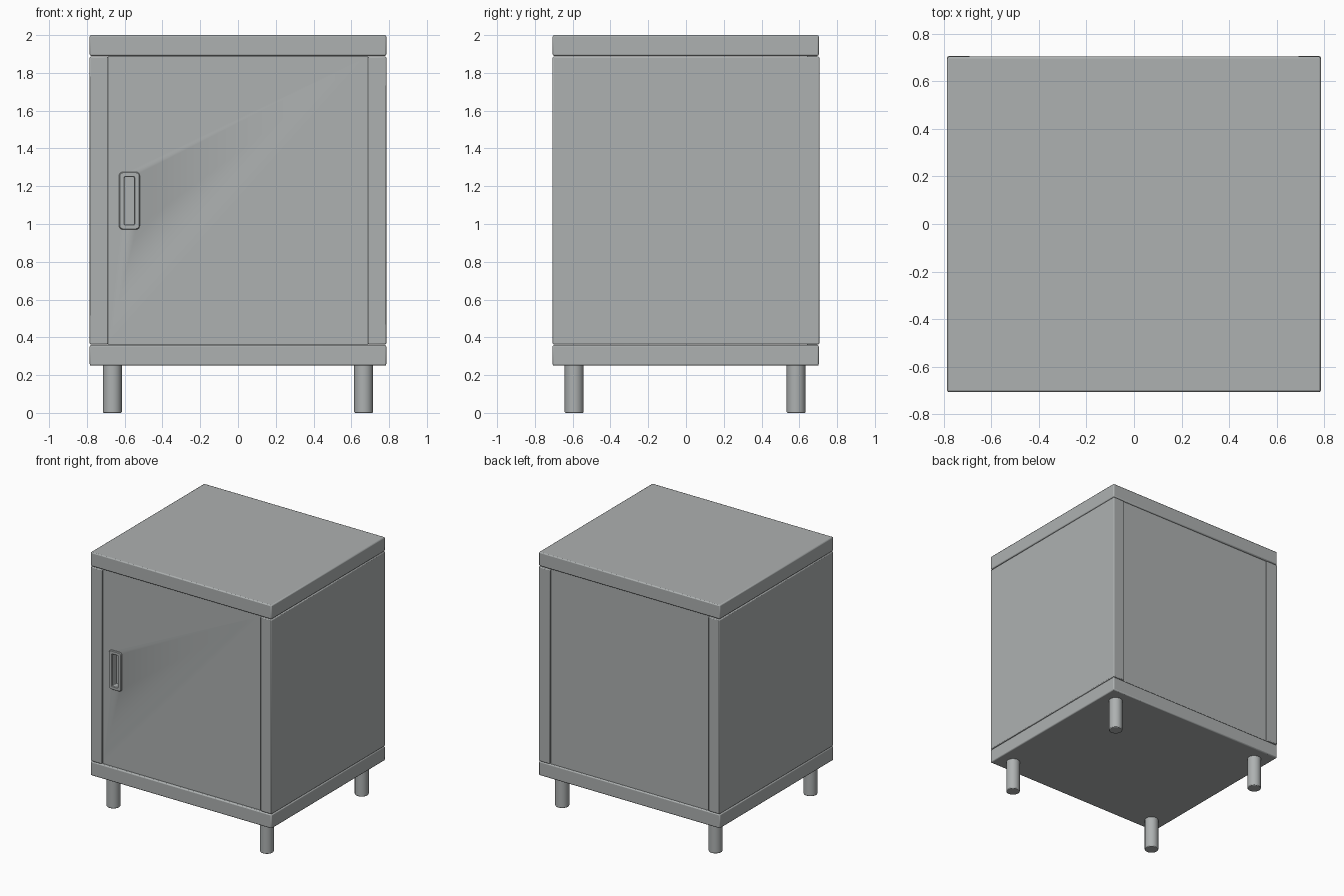
import bpy, bmesh, math

if "Cube" in bpy.data.objects:
    bpy.data.objects.remove(bpy.data.objects["Cube"])

grey = bpy.data.materials.new("cabinet grey")
grey.diffuse_color = (0.42, 0.44, 0.44, 1)
grey.use_nodes = True
grey.node_tree.nodes["Principled BSDF"].inputs["Base Color"].default_value = grey.diffuse_color


def finish(ob, bevel=0.0):
    ob.data.materials.append(grey)
    if bevel:
        m = ob.modifiers.new("soft_edges", 'BEVEL')
        m.width, m.segments, m.limit_method = bevel, 2, 'ANGLE'
    bpy.ops.object.select_all(action='DESELECT')
    ob.select_set(True)
    bpy.context.view_layer.objects.active = ob
    bpy.ops.object.shade_smooth_by_angle(angle=math.radians(35))
    return ob


def box(name, lo, hi, bevel=0.0):
    bpy.ops.mesh.primitive_cube_add(size=1, location=[(a + b) / 2 for a, b in zip(lo, hi)])
    ob = bpy.context.object
    ob.name = name
    ob.scale = [b - a for a, b in zip(lo, hi)]
    bpy.ops.object.transform_apply(location=False, rotation=False, scale=True)
    return finish(ob, bevel)


# top and bottom slabs
box("top_slab", (-.785, -.706, 1.89), (.785, .703, 2.0), .008)
box("bottom_slab", (-.785, -.706, .25), (.785, .703, .36), .008)

# side panels and legs
for s, side in ((-1, "left"), (1, "right")):
    xs = sorted((s * .688, s * .785))
    box(side + "_side_panel", (xs[0], -.706, .363), (xs[1], .706, 1.886), .006)
    for y, end in ((-.592, "front"), (.583, "back")):
        bpy.ops.mesh.primitive_cylinder_add(vertices=32, radius=.05, depth=.26,
                                            location=(s * .665, y, .13))
        bpy.context.object.name = f"{end}_{side}_leg"
        finish(bpy.context.object, .005)

# back panel and recessed door
box("back_panel", (-.69, .64, .355), (.69, .69, 1.895))
door = box("door", (-.687, -.692, .363), (.687, -.61, 1.888))

# opening in the door for the handle
cutter = box("handle_cutter", (-.62, -.8, .985), (-.535, -.645, 1.26))
cutter.hide_render = True
cutter.display_type = 'WIRE'
cut = door.modifiers.new("handle_opening", 'BOOLEAN')
cut.object, cut.operation, cut.solver = cutter, 'DIFFERENCE', 'EXACT'


# recessed handle: rounded outlines bridged from rim to pocket floor
def outline(w, h, r, n=5):
    pts = []
    for k, (sx, sz) in enumerate(((1, 1), (-1, 1), (-1, -1), (1, -1))):
        for i in range(n):
            a = math.pi / 2 * (k + i / (n - 1))
            pts.append((sx * (w / 2 - r) + r * math.cos(a), sz * (h / 2 - r) + r * math.sin(a)))
    return pts


bm = bmesh.new()
rings = []
for w, h, r, y in ((.11, .305, .02, -.69), (.11, .305, .02, -.7), (.102, .297, .017, -.705),
                   (.058, .258, .008, -.705), (.05, .25, .005, -.70), (.05, .25, .005, -.65)):
    rings.append([bm.verts.new((-.575 + x, y, 1.123 + z)) for x, z in outline(w, h, r)])
for a, b in zip(rings, rings[1:]):
    for i in range(len(a)):
        j = (i + 1) % len(a)
        bm.faces.new((a[i], a[j], b[j], b[i]))
bm.faces.new(rings[-1])
bmesh.ops.recalc_face_normals(bm, faces=bm.faces)
# the open shell must face the front
floor = [f for f in bm.faces if len(f.verts) > 4][0]
if floor.normal.y > 0:
    bmesh.ops.reverse_faces(bm, faces=bm.faces)
me = bpy.data.meshes.new("door_handle")
bm.to_mesh(me)
bm.free()
handle = bpy.data.objects.new("door_handle", me)
bpy.context.collection.objects.link(handle)
finish(handle)
